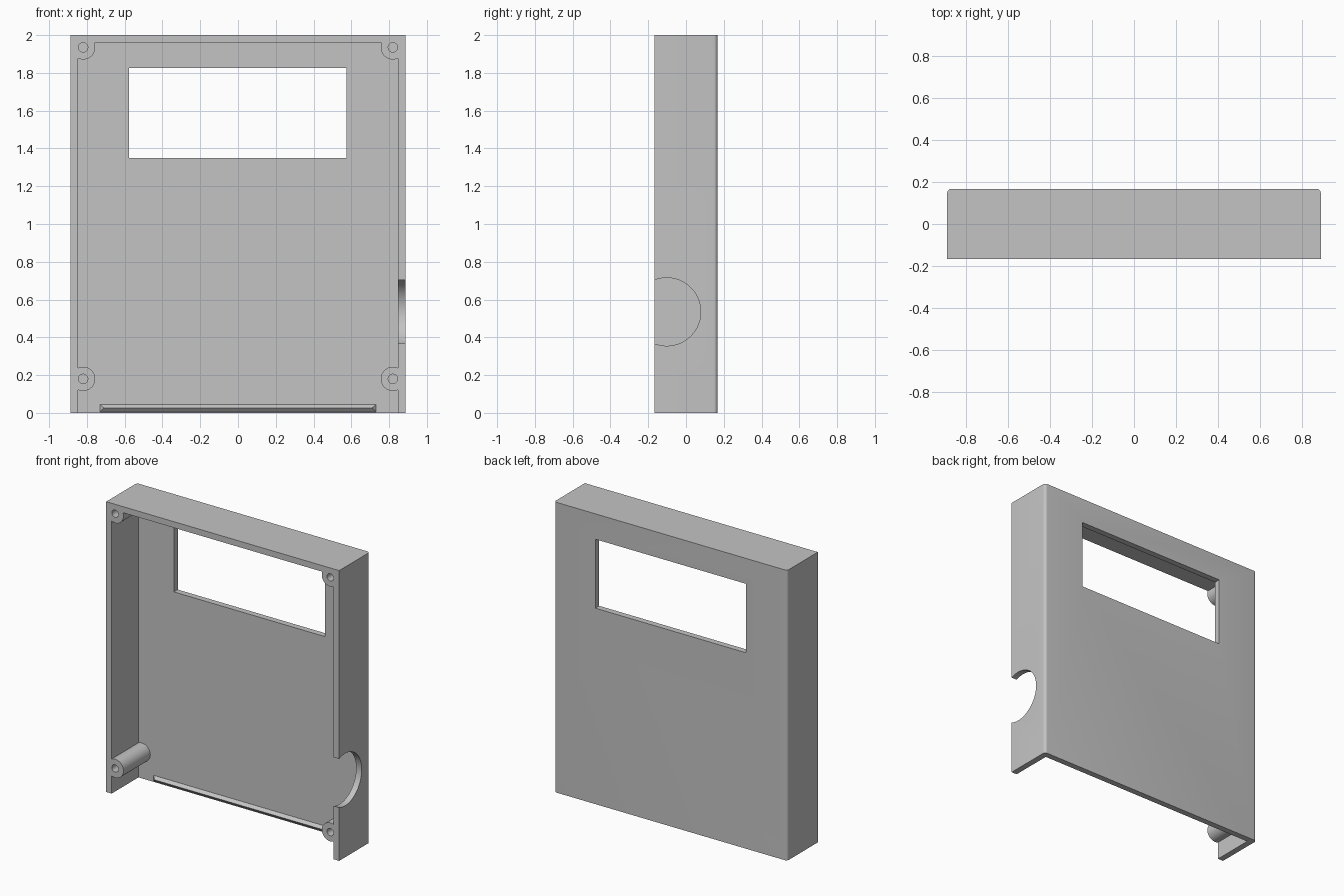
import bpy, bmesh, math
from mathutils import Matrix, Vector

if "Cube" in bpy.data.objects:
    bpy.data.objects.remove(bpy.data.objects["Cube"])

HX, HY, TOP = 0.888, 0.167, 2.0       # outer half width, half depth, height
WALL = 0.042
FLOOR = HY - WALL                     # inner face of the back panel

grey = bpy.data.materials.new("plain grey")
grey.use_nodes = True
colour = (0.55, 0.55, 0.55, 1)
grey.diffuse_color = colour
grey.node_tree.nodes["Principled BSDF"].inputs["Base Color"].default_value = colour


def finish(name, bm):
    bmesh.ops.recalc_face_normals(bm, faces=bm.faces)
    mesh = bpy.data.meshes.new(name)
    bm.to_mesh(mesh)
    bm.free()
    mesh.materials.append(grey)
    ob = bpy.data.objects.new(name, mesh)
    bpy.context.collection.objects.link(ob)
    return ob


def box(name, lo, hi, round_back=0):
    lo, hi = Vector(lo), Vector(hi)
    bm = bmesh.new()
    bmesh.ops.create_cube(bm, size=1)
    for v in bm.verts:
        v.co = [(lo[i] + hi[i]) / 2 + v.co[i] * (hi[i] - lo[i]) for i in range(3)]
    if round_back:
        edges = [e for e in bm.edges
                 if all(v.co.y > 0 for v in e.verts)
                 and abs(e.verts[0].co.z - e.verts[1].co.z) > 0.1]
        bmesh.ops.bevel(bm, geom=edges, offset=round_back, segments=6,
                        profile=0.5, affect='EDGES')
    return finish(name, bm)


def cylinder(name, centre, radius, length, axis, sides):
    bm = bmesh.new()
    turn = Matrix.Rotation(math.pi / 2, 4, 'X' if axis == 'Y' else 'Y')
    bmesh.ops.create_cone(bm, cap_ends=True, segments=sides, radius1=radius,
                          radius2=radius, depth=length,
                          matrix=Matrix.Translation(centre) @ turn)
    return finish(name, bm)


def combine(target, tool, operation):
    mod = target.modifiers.new(operation.lower(), 'BOOLEAN')
    mod.operation, mod.solver, mod.object = operation, 'EXACT', tool
    bpy.context.view_layer.objects.active = target
    bpy.ops.object.modifier_apply(modifier=mod.name)
    bpy.data.objects.remove(tool)


# Shell: back panel, two sides and a top; open at the front and bottom
case = box("case_shell", (-HX, -HY, 0), (HX, HY, TOP), round_back=0.02)
combine(case, box("cavity", (WALL - HX, -1, -1), (HX - WALL, FLOOR, TOP - WALL)), 'DIFFERENCE')

# Screen window
combine(case, box("window", (-0.576, 0, 1.35), (0.574, 1, 1.825)), 'DIFFERENCE')

# Round notch in the left side wall
combine(case, cylinder("notch", (HX, -0.102, 0.535), 0.18, 0.3, 'X', 96), 'DIFFERENCE')

# Screw posts, trimmed flush with the front rim
corners = [(x, z) for x in (-0.82, 0.82) for z in (0.18, 1.935)]
for x, z in corners:
    combine(case, cylinder("post", (x, -0.03, z), 0.064, 0.34, 'Y', 48), 'UNION')
combine(case, box("trim", (-1, -1, -1), (1, -HY, 3)), 'DIFFERENCE')

# Screw holes
for x, z in corners:
    combine(case, cylinder("screw_hole", (x, -0.1, z), 0.025, 0.4, 'Y', 32), 'DIFFERENCE')

# Snap ridge with mitred ends along the bottom of the back panel
bm = bmesh.new()
for x in (-0.73, 0.73):
    for y in (FLOOR, FLOOR + 0.01):
        for z in (0.005, 0.045):
            bm.verts.new((x, y, z))
    bm.verts.new((x * 0.973, FLOOR - 0.02, 0.027))
bmesh.ops.convex_hull(bm, input=bm.verts)
combine(case, finish("snap_ridge", bm), 'UNION')

# Smooth the round parts and keep the edges sharp
bpy.ops.object.select_all(action='DESELECT')
case.select_set(True)
bpy.context.view_layer.objects.active = case
bpy.ops.object.shade_smooth_by_angle(angle=math.radians(30))
